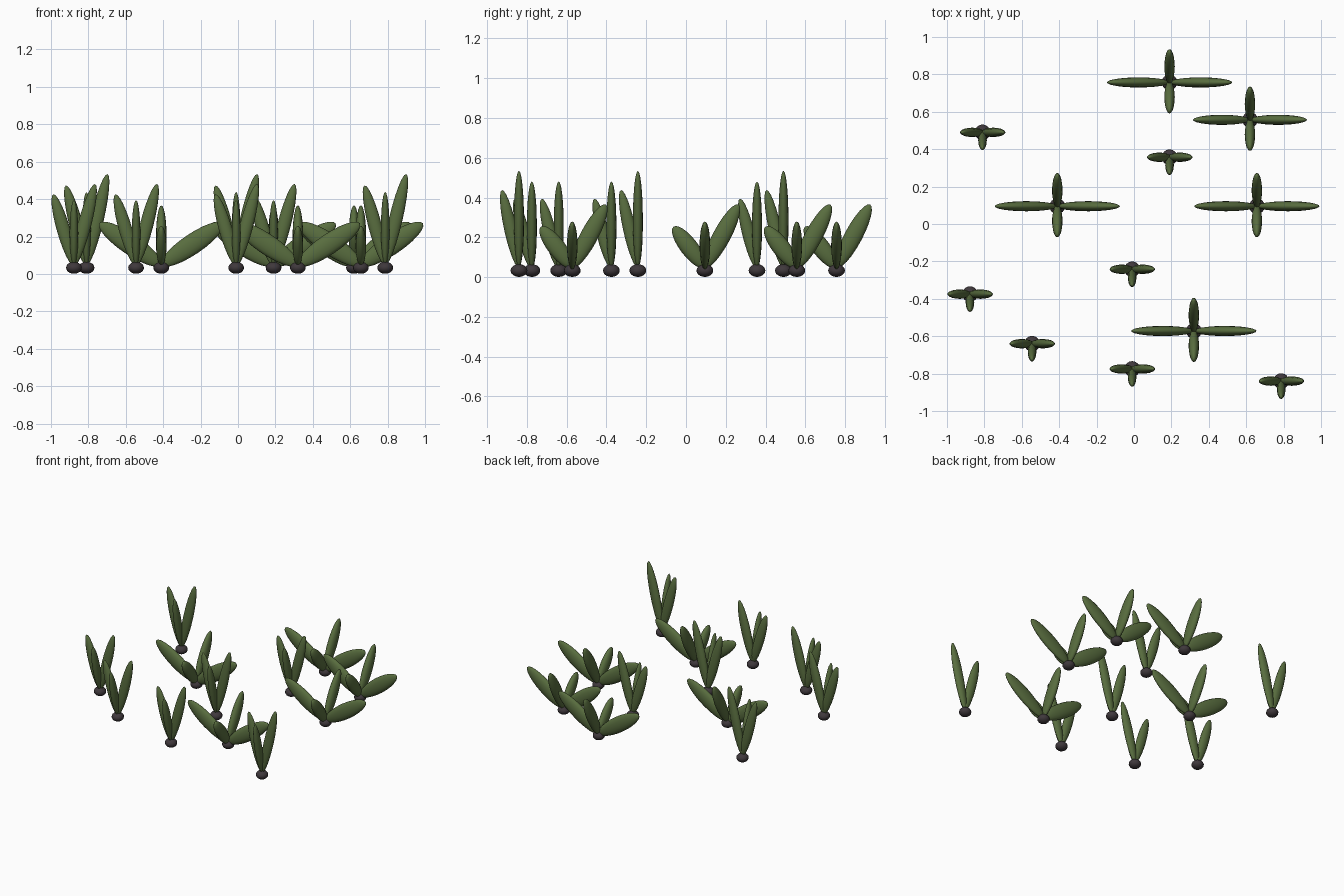
import bpy, bmesh
from math import cos, sin, radians
from mathutils import Matrix

if "Cube" in bpy.data.objects:
    bpy.data.objects.remove(bpy.data.objects["Cube"])


def material(name, rgb):
    m = bpy.data.materials.new(name)
    m.diffuse_color = (*rgb, 1)
    m.use_nodes = True
    m.node_tree.nodes["Principled BSDF"].inputs["Base Color"].default_value = m.diffuse_color
    return m


green = material("leaf_green", (0.10, 0.155, 0.05))
brown = material("bulb_dark", (0.05, 0.04, 0.045))


def ellipsoid_mesh(name, parts, mat):
    """One mesh from unit spheres, each placed by a matrix."""
    bm = bmesh.new()
    for mx in parts:
        bmesh.ops.create_uvsphere(bm, u_segments=16, v_segments=12, radius=1, matrix=mx)
    for f in bm.faces:
        f.smooth = True
    me = bpy.data.meshes.new(name)
    bm.to_mesh(me)
    bm.free()
    me.materials.append(mat)
    return me


def leaf(heading, tilt, length, width, thick, base_z=0.047):
    """Flattened ellipsoid growing from the bulb; tilt is measured from the ground."""
    t = radians(tilt)
    centre = (length * cos(t), 0, base_z + length * sin(t))
    return (Matrix.Rotation(radians(heading), 4, 'Z')
            @ Matrix.Translation(centre)
            @ Matrix.Rotation(radians(90 - tilt), 4, 'Y')
            @ Matrix.Diagonal((width, thick, length, 1)))


def side_scale(x):
    return Matrix.Diagonal((x, 1, 1, 1))


# Wide plants: two broad side leaves, tall back leaf, short front leaf
wide = [leaf(0, 34, 0.200, 0.055, 0.027), leaf(180, 34, 0.200, 0.055, 0.027),
        leaf(90, 62, 0.180, 0.045, 0.028), leaf(-90, 52.5, 0.130, 0.045, 0.028)]
# Upright plants: tall right leaf, medium left leaf, short front leaf
upright = [leaf(0, 77, 0.250, 0.036, 0.025), leaf(180, 75.5, 0.220, 0.036, 0.025),
           leaf(-90, 77.7, 0.200, 0.032, 0.023)]
short = [Matrix.Diagonal((1, 1, 0.9, 1)) @ m for m in upright]
narrow = [side_scale(0.91) @ m for m in wide[:2]] + wide[2:]

bulb_mesh = ellipsoid_mesh(
    "bulb", [Matrix.Translation((0, 0, 0.033)) @ Matrix.Diagonal((0.042, 0.042, 0.032, 1))], brown)

# Plant positions by kind
layout = {
    "wide_leaves": (wide, [(0.19, 0.757), (-0.41, 0.095), (0.657, 0.095), (0.32, -0.572)]),
    "narrow_leaves": (narrow, [(0.62, 0.557)]),
    "tall_leaves": (upright, [(-0.81, 0.49), (-0.01, -0.242), (0.787, -0.84)]),
    "short_leaves": (short, [(0.19, 0.357), (-0.877, -0.375), (-0.545, -0.64), (-0.01, -0.775)]),
}

for name, (parts, spots) in layout.items():
    leaves_mesh = ellipsoid_mesh(name, parts, green)
    for x, y in spots:
        for part, me in ((name, leaves_mesh), ("bulb", bulb_mesh)):
            ob = bpy.data.objects.new(part, me)
            ob.location = (x, y, 0)
            bpy.context.collection.objects.link(ob)
